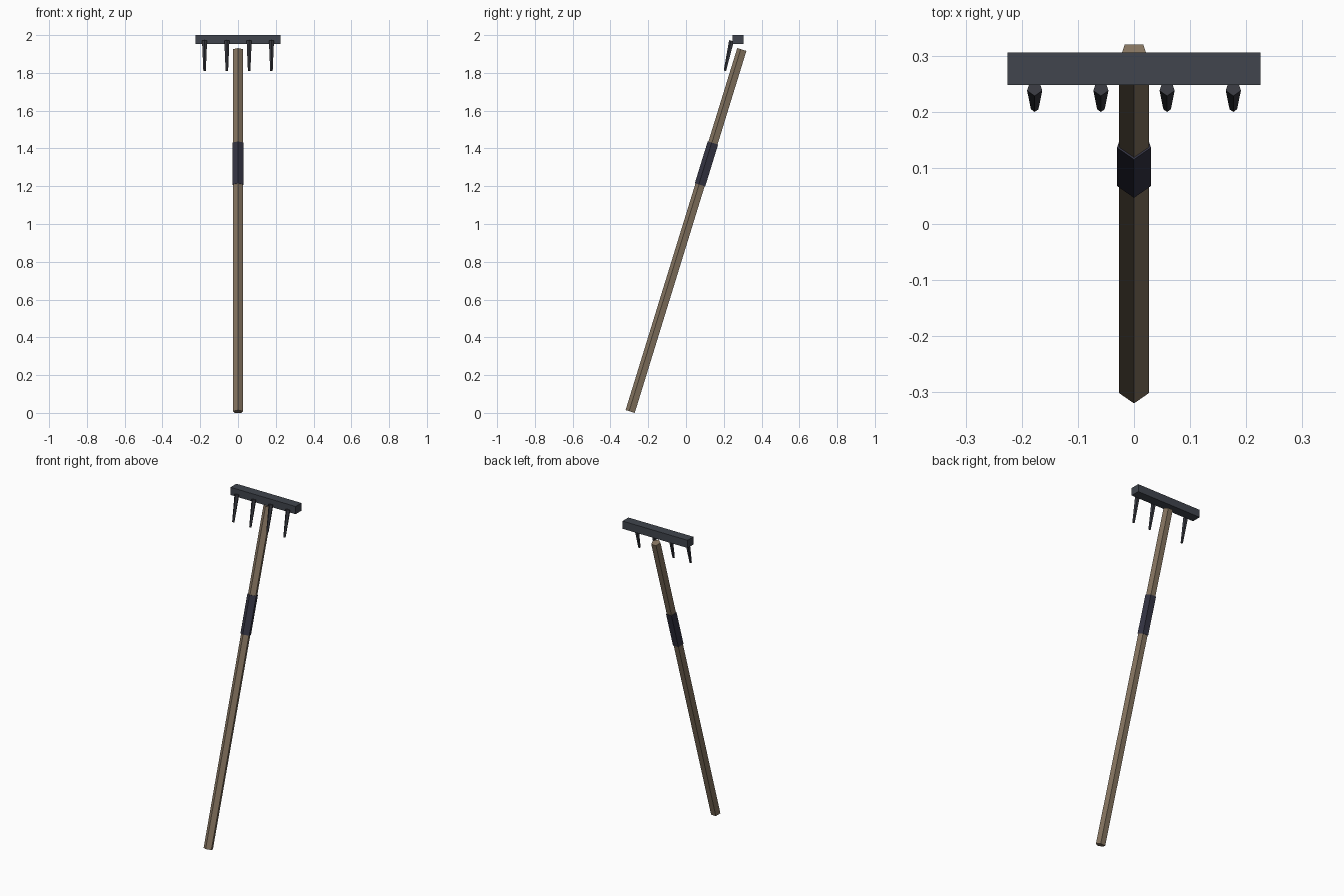
import bpy, bmesh
from math import cos, sin, radians
from mathutils import Vector

if "Cube" in bpy.data.objects:
    bpy.data.objects.remove(bpy.data.objects["Cube"])


def material(name, rgb):
    m = bpy.data.materials.new(name)
    m.diffuse_color = (*rgb, 1)
    m.use_nodes = True
    m.node_tree.nodes["Principled BSDF"].inputs["Base Color"].default_value = m.diffuse_color
    return m


def finish(name, bm, mat):
    bmesh.ops.recalc_face_normals(bm, faces=bm.faces)
    me = bpy.data.meshes.new(name)
    bm.to_mesh(me)
    bm.free()
    me.materials.append(mat)
    ob = bpy.data.objects.new(name, me)
    bpy.context.collection.objects.link(ob)
    return ob


def rod(name, p0, p1, r0, r1, mat, sides=5):
    """Capped low-poly rod leaning in the YZ plane, one ridge facing the front."""
    p0, p1 = Vector(p0), Vector(p1)
    x = Vector((1, 0, 0))
    u = (p1 - p0).normalized().cross(x)
    bm = bmesh.new()
    rings = []
    for p, r in ((p0, r0), (p1, r1)):
        angles = [radians(-90 + 360 * i / sides) for i in range(sides)]
        rings.append([bm.verts.new(p + r * (cos(a) * x + sin(a) * u)) for a in angles])
    lo, hi = rings
    for i in range(sides):
        j = (i + 1) % sides
        bm.faces.new((lo[i], lo[j], hi[j], hi[i]))
    bm.faces.new(lo[::-1])
    bm.faces.new(hi)
    return finish(name, bm, mat)


wood = material("wood", (0.24, 0.18, 0.12))
wrap = material("dark_wrap", (0.035, 0.035, 0.058))
iron = material("iron", (0.052, 0.06, 0.075))
tine_iron = material("tine_iron", (0.04, 0.042, 0.052))

# Leaning handle
bottom, top = Vector((0, -0.293, 0.0067)), Vector((0, 0.298, 1.923))
rod("handle", bottom, top, 0.028, 0.028, wood)


def on_handle(z):
    return bottom.lerp(top, (z - bottom.z) / (top.z - bottom.z))


# Grip wrap around the handle
rod("grip_wrap", on_handle(1.2065), on_handle(1.428), 0.0318, 0.0318, wrap)

# Head bar
bm = bmesh.new()
bmesh.ops.create_cube(bm, size=1)
bmesh.ops.scale(bm, vec=(0.45, 0.058, 0.048), verts=bm.verts)
bmesh.ops.translate(bm, vec=(0, 0.2765, 1.976), verts=bm.verts)
finish("head_bar", bm, iron)

# Four tapered tines along the front of the bar
for i in range(4):
    tx = -0.177 + 0.118 * i
    rod(f"tine_{i + 1}", (tx, 0.2065, 1.811), (tx, 0.242, 1.970), 0.007, 0.0142, tine_iron)
